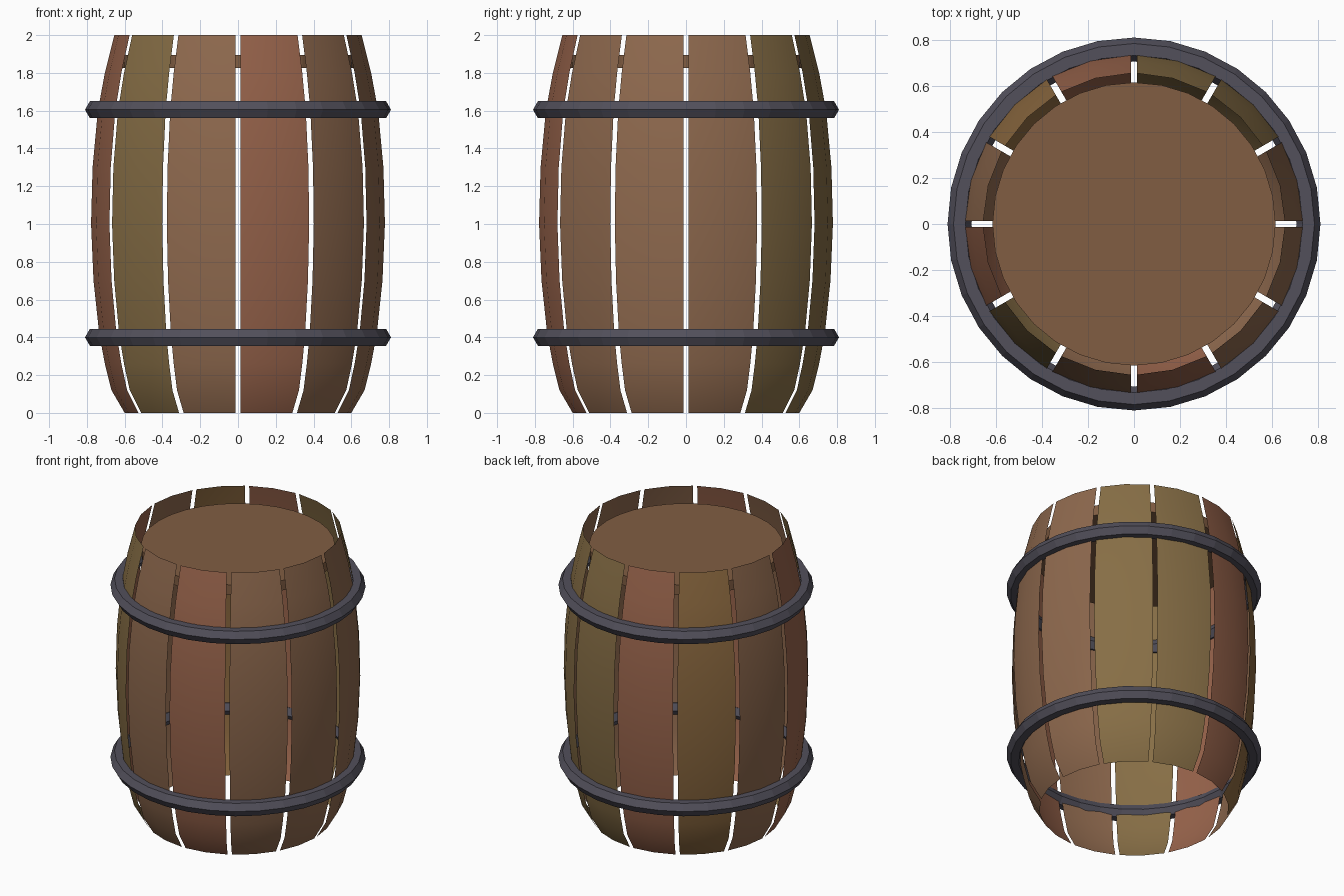
import bpy, bmesh, math

if "Cube" in bpy.data.objects:
    bpy.data.objects.remove(bpy.data.objects["Cube"])


def material(name, rgb):
    m = bpy.data.materials.new(name)
    m.diffuse_color = (*rgb, 1)
    m.use_nodes = True
    m.node_tree.nodes["Principled BSDF"].inputs["Base Color"].default_value = m.diffuse_color
    return m


def make_object(name, bm, mat, smooth=False):
    me = bpy.data.meshes.new(name)
    bm.to_mesh(me)
    bm.free()
    ob = bpy.data.objects.new(name, me)
    bpy.context.collection.objects.link(ob)
    me.materials.append(mat)
    for p in me.polygons:
        p.use_smooth = smooth
    return ob


brown = material("brown_wood", (0.27, 0.14, 0.075))
red = material("red_wood", (0.31, 0.125, 0.07))
olive = material("olive_wood", (0.24, 0.155, 0.06))
gold = material("gold_wood", (0.26, 0.14, 0.05))
lid_wood = material("lid_wood", (0.22, 0.11, 0.055))
iron = material("iron", (0.085, 0.08, 0.105))

# Bulging barrel side as (radius, height), tucked in at the foot
PROFILE = [(0.60, 0), (0.67, 0.12), (0.705, 0.26), (0.735, 0.42), (0.765, 0.7),
           (0.778, 1.0), (0.77, 1.3), (0.742, 1.6), (0.705, 1.8), (0.655, 2.0)]
GAP = 0.014  # half the slit between neighbouring staves
STEPS = 2

# Twelve thin single-sheet staves, counter-clockwise from +x
woods = [brown, olive, olive, red, gold, brown, red, olive, brown, red, brown, brown]
for k, wood in enumerate(woods):
    bm = bmesh.new()
    rows = []
    for r, z in PROFILE:
        trim = math.asin(GAP / r)
        start = math.radians(30 * k) + trim
        span = math.radians(30) - 2 * trim
        angles = [start + span * i / STEPS for i in range(STEPS + 1)]
        rows.append([bm.verts.new((r * math.cos(a), r * math.sin(a), z)) for a in angles])
    for low, high in zip(rows, rows[1:]):
        for i in range(STEPS):
            bm.faces.new((low[i], low[i + 1], high[i + 1], high[i]))
    make_object(f"stave_{k + 1}", bm, wood, smooth=True)

# Recessed lid
bm = bmesh.new()
bmesh.ops.create_cone(bm, cap_ends=True, segments=32, radius1=0.615, radius2=0.615, depth=0.07)
bmesh.ops.translate(bm, verts=bm.verts, vec=(0, 0, 1.86))
make_object("lid", bm, lid_wood)

# Faceted iron hoops
for name, z in (("lower_hoop", 0.4), ("upper_hoop", 1.605)):
    bpy.ops.mesh.primitive_torus_add(major_segments=32, minor_segments=6,
                                     major_radius=0.758, minor_radius=0.052,
                                     location=(0, 0, z))
    hoop = bpy.context.object
    hoop.name = name
    hoop.data.materials.append(iron)
    for p in hoop.data.polygons:
        p.use_smooth = False
